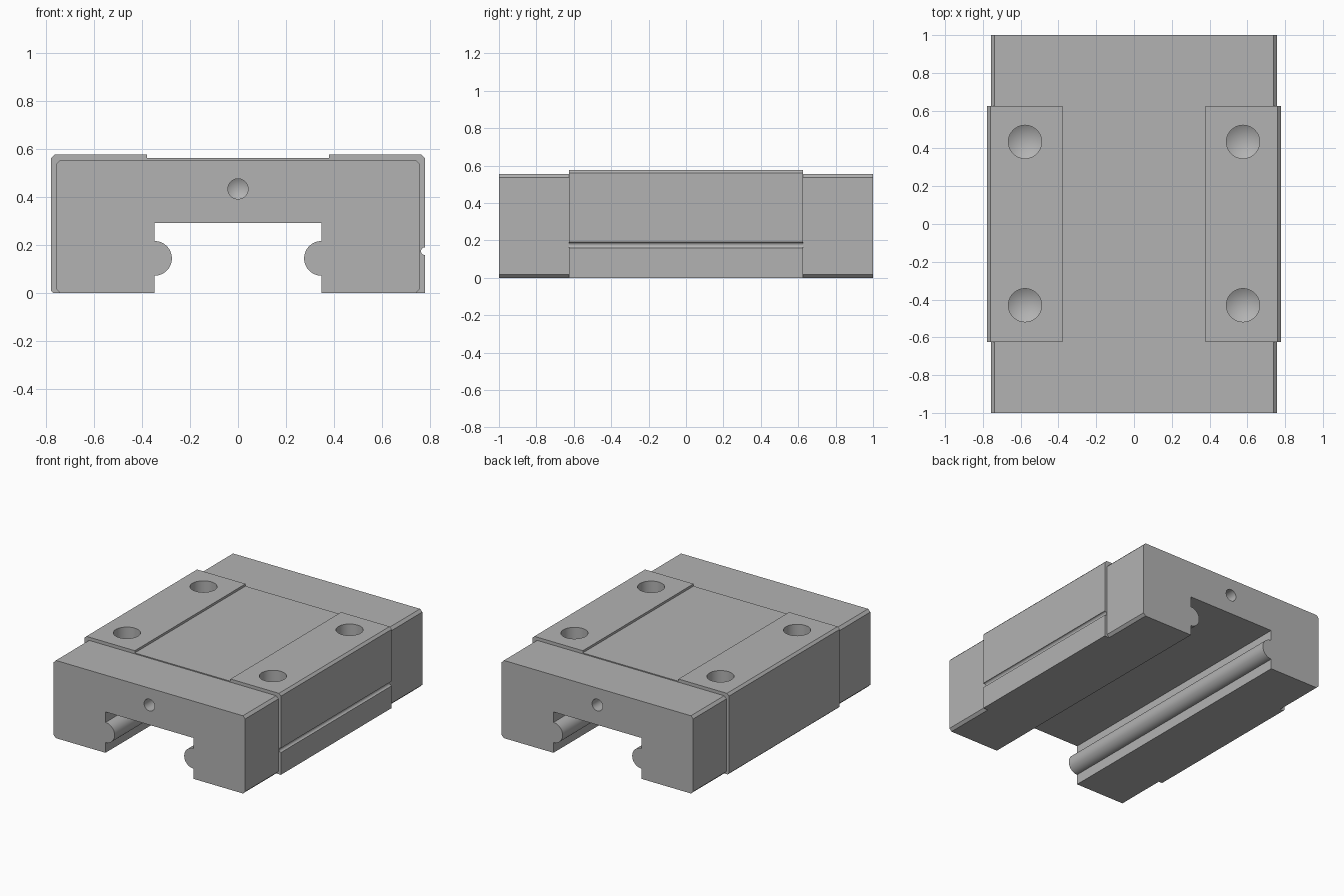
import bpy, bmesh, math
from mathutils import Matrix, Vector

cube = bpy.data.objects.get("Cube")
if cube:
    bpy.data.objects.remove(cube, do_unlink=True)

steel = bpy.data.materials.new("grey steel")
steel.use_nodes = True
GREY = (0.45, 0.45, 0.45, 1)
steel.diffuse_color = GREY
steel.node_tree.nodes["Principled BSDF"].inputs["Base Color"].default_value = GREY

BLOCK_Y, END_Y = 0.625, 1.0
TOP, CAP_TOP = 0.578, 0.555


def make_object(name, bm):
    bmesh.ops.recalc_face_normals(bm, faces=bm.faces)
    mesh = bpy.data.meshes.new(name)
    bm.to_mesh(mesh)
    bm.free()
    mesh.materials.append(steel)
    obj = bpy.data.objects.new(name, mesh)
    bpy.context.collection.objects.link(obj)
    return obj


def prism(name, profile, y0, y1):
    """Extrude an xz profile along y."""
    bm = bmesh.new()
    face = bm.faces.new([bm.verts.new((x, y0, z)) for x, z in profile])
    ext = bmesh.ops.extrude_face_region(bm, geom=[face])
    verts = [v for v in ext["geom"] if isinstance(v, bmesh.types.BMVert)]
    bmesh.ops.translate(bm, verts=verts, vec=(0, y1 - y0, 0))
    return make_object(name, bm)


def arc(cx, cz, r, a0, a1, steps):
    angles = [math.radians(a0 + (a1 - a0) * i / steps) for i in range(steps + 1)]
    return [(cx + r * math.cos(a), cz + r * math.sin(a)) for a in angles]


def channel():
    """Rail slot with a rounded runner on each wall, from left foot to right foot."""
    half = [(0.347, 0)] + arc(0.347, 0.145, 0.072, 270, 90, 24) + [(0.347, 0.292)]
    return half + [(-x, z) for x, z in reversed(half)]


def drill(target, holes, radius, depth):
    """Cut blind holes with conical bottoms; holes = (mouth point, inward direction)."""
    bm = bmesh.new()
    tip, lead = radius * 0.6, 0.05
    for mouth, direction in holes:
        d = Vector(direction)
        place = Matrix.Translation(mouth) @ Vector((0, 0, 1)).rotation_difference(d).to_matrix().to_4x4()
        rings = []
        for z in (-lead, depth):
            rings.append([bm.verts.new(place @ Vector((x, y, z)))
                          for x, y in arc(0, 0, radius, 0, 360, 40)[:-1]])
        apex = bm.verts.new(place @ Vector((0, 0, depth + tip)))
        bm.faces.new(rings[0])
        n = len(rings[0])
        for i in range(n):
            j = (i + 1) % n
            bm.faces.new((rings[0][i], rings[0][j], rings[1][j], rings[1][i]))
            bm.faces.new((rings[1][i], rings[1][j], apex))
    cutter = make_object("hole_cutter", bm)
    cutter.hide_render = True
    mod = target.modifiers.new("holes", "BOOLEAN")
    mod.object, mod.operation, mod.solver = cutter, "DIFFERENCE", "EXACT"
    bpy.context.view_layer.objects.active = target
    bpy.ops.object.modifier_apply(modifier=mod.name)
    bpy.data.objects.remove(cutter, do_unlink=True)


# Central block: recessed top, chamfers, reference groove on the left side only
W, C, FLOOR = 0.777, 0.016, 0.562
block_profile = channel() + [
    (-W + 0.01, 0), (-W, 0.01), (-W, TOP - C), (-W + C, TOP),
    (-0.378, TOP), (-0.378, FLOOR), (0.378, FLOOR), (0.378, TOP),
    (W - C, TOP), (W, TOP - C)]
block_profile += arc(W, 0.175, 0.016, 90, 270, 12) + [(W, 0)]
block = prism("carriage_block", block_profile, -BLOCK_Y, BLOCK_Y)
drill(block, [((x, y, TOP), (0, 0, -1)) for x in (-0.577, 0.577) for y in (-0.43, 0.435)],
      0.088, 0.2)

# End caps: chamfered corners and a lubrication port
W, C = 0.757, 0.018
cap_profile = channel() + [
    (-W + C, 0), (-W, C), (-W, CAP_TOP - C), (-W + C, CAP_TOP),
    (W - C, CAP_TOP), (W, CAP_TOP - C), (W, C), (W - C, 0)]
parts = [block]
for name, side in (("front_end_cap", -1), ("back_end_cap", 1)):
    cap = prism(name, cap_profile, side * BLOCK_Y, side * END_Y)
    drill(cap, [((0, side * END_Y, 0.434), (0, -side, 0))], 0.042, 0.12)
    parts.append(cap)

# Smooth the round surfaces, keep the machined edges crisp
bpy.ops.object.select_all(action="DESELECT")
for part in parts:
    part.select_set(True)
bpy.context.view_layer.objects.active = block
bpy.ops.object.shade_smooth_by_angle()
